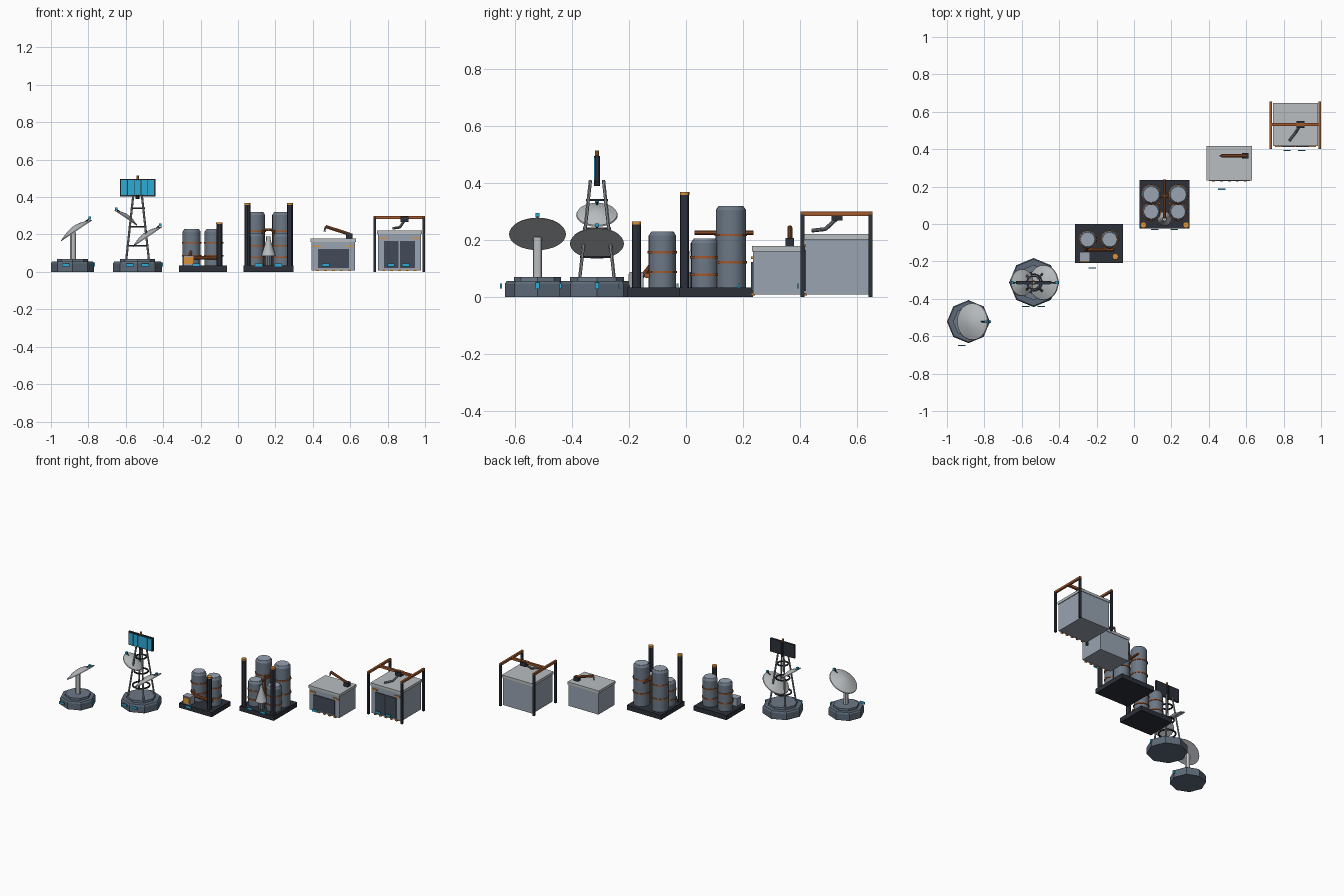
import bpy, bmesh, math
from mathutils import Matrix, Vector

if "Cube" in bpy.data.objects:
    bpy.data.objects.remove(bpy.data.objects["Cube"])

def mat(name, r, g, b):
    m = bpy.data.materials.new(name)
    m.diffuse_color = [(c / 255 / 12.92 if c < 10 else ((c / 255 + 0.055) / 1.055) ** 2.4) for c in (r, g, b)] + [1]
    m.use_nodes = True
    m.node_tree.nodes["Principled BSDF"].inputs["Base Color"].default_value = m.diffuse_color
    return m

BASE = mat("slate", 92, 106, 120)
TANK = mat("tank_grey", 108, 120, 134)
BODY = mat("body_grey", 152, 163, 177)
LIGHT = mat("light_grey", 186, 190, 192)
DARK = mat("dark_panel", 66, 74, 88)
BLACK = mat("near_black", 44, 48, 57)
RUST = mat("rust", 160, 88, 46)
ORANGE = mat("orange", 222, 146, 56)
CYAN = mat("cyan", 46, 172, 214)
STEEL = mat("steel", 140, 146, 152)

def finish(name, bm, m, smooth=False):
    bmesh.ops.recalc_face_normals(bm, faces=bm.faces)
    me = bpy.data.meshes.new(name)
    bm.to_mesh(me)
    bm.free()
    me.materials.append(m)
    ob = bpy.data.objects.new(name, me)
    bpy.context.collection.objects.link(ob)
    if smooth:
        bpy.ops.object.select_all(action='DESELECT')
        ob.select_set(True)
        bpy.context.view_layer.objects.active = ob
        bpy.ops.object.shade_smooth_by_angle(angle=math.radians(30))
    return ob

def box(name, m, x, y, z):
    """Box from (min, max) pairs."""
    bm = bmesh.new()
    bmesh.ops.create_cube(bm, size=1)
    for v in bm.verts:
        v.co = [a[0] + (a[1] - a[0]) * (c + 0.5) for a, c in zip((x, y, z), v.co)]
    return finish(name, bm, m)

def lathe(name, m, profile, mx, n=24, smooth=True):
    """Closed solid of revolution from (radius, height) points."""
    bm = bmesh.new()
    rings = [[bm.verts.new((r * math.cos(2 * math.pi * i / n), r * math.sin(2 * math.pi * i / n), z))
              for i in range(n)] for r, z in profile]
    for a, b in zip(rings, rings[1:]):
        for i in range(n):
            bm.faces.new((a[i], a[(i + 1) % n], b[(i + 1) % n], b[i]))
    bm.faces.new(rings[0])
    bm.faces.new(rings[-1])
    bm.transform(mx)
    return finish(name, bm, m, smooth)

def at(x, y, z=0):
    return Matrix.Translation((x, y, z))

def rod(name, m, p, q, r, r2=None, n=10):
    p, q = Vector(p), Vector(q)
    d = q - p
    mx = Matrix.Translation(p) @ d.to_track_quat('Z', 'Y').to_matrix().to_4x4()
    return lathe(name, m, [(r, 0), (r if r2 is None else r2, d.length)], mx, n)

def ring(name, m, x, y, z, r, t):
    """Hoop with a square section."""
    pts = [(r - t, -t), (r + t, -t), (r + t, t), (r - t, t), (r - t, -t)]
    bm = bmesh.new()
    n = 24
    rows = [[bm.verts.new((x + a * math.cos(2 * math.pi * i / n), y + a * math.sin(2 * math.pi * i / n), z + b))
             for i in range(n)] for a, b in pts[:4]]
    for k in range(4):
        a, b = rows[k], rows[(k + 1) % 4]
        for i in range(n):
            bm.faces.new((a[i], a[(i + 1) % n], b[(i + 1) % n], b[i]))
    return finish(name, bm, m)

def light(x, y, z=0.038):
    box("light_plate", CYAN, (x - .02, x + .02), (y - .003, y + .003), (z - .008, z + .008))

def octagon_base(x, y, r):
    lathe("octagon_base", BASE, [(r, 0), (r, .045), (r * .95, .055)], at(x, y), 8, False)
    lathe("octagon_step", TANK, [(r * .72, .055), (r * .72, .07)], at(x, y), 8, False)
    box("side_light", CYAN, (x + r - .002, x + r + .005), (y - .007, y + .007), (.028, .05))

def dish(x, y, z, r, s):
    """Dish tilted toward s * x, with its feed at the raised edge."""
    mx = at(x, y, z) @ Matrix.Rotation(s * math.radians(34), 4, 'Y')
    lathe("dish", LIGHT, [(r, 0), (r * .97, .005), (r * .75, r * .13), (r * .45, r * .24), (r * .12, r * .3)],
          mx, 32)
    tip = Vector((x - s * r * .7, y, z + r * .68))
    rod("feed_arm", BLACK, (x - s * r * .1, y, z + r * .18), tip, .004, n=6)
    box("feed_tip", CYAN, *[(c - .007, c + .007) for c in tip])

# Small dish station
octagon_base(-.885, -.522, .115)
rod("mast", LIGHT, (-.882, -.522, .07), (-.882, -.522, .21), .016, n=12)
dish(-.862, -.522, .22, .1, -1)
light(-.922, -.65)

# Relay tower
TX, TY = -.537, -.313
octagon_base(TX, TY, .131)
for sx in (-1, 1):
    for sy in (-1, 1):
        rod("tower_leg", STEEL, (TX + sx * .06, TY + sy * .06, .07), (TX + sx * .023, TY + sy * .023, .41), .006, n=6)
for z in (.14, .24, .34):
    ring("tower_hoop", BLACK, TX, TY, z, .062 - (z - .07) * .1, .004)
rod("tower_core", BLACK, (TX, TY, .39), (TX, TY, .495), .011)
rod("beacon", ORANGE, (TX, TY, .495), (TX, TY, .515), .007)
box("panel_back", BLACK, (TX - .095, TX + .095), (TY - .007, TY + .007), (.403, .497))
for i in range(5):
    x = TX - .0885 + i * .0362
    box("panel_cell", CYAN, (x, x + .0325), (TY - .011, TY - .006), (.41, .49))
dish(-.6, TY, .287, .073, 1)
dish(-.482, TY, .187, .095, -1)
light(-.578, -.441)
light(-.497, -.441)

def tank(x, y, r, h):
    lathe("tank", TANK, [(r, .03), (r, h - .015), (r * .85, h - .003)], at(x, y))
    lathe("tank_cap", BODY, [(r * .84, h - .004), (r * .8, h)], at(x, y))
    for k in (.38, .68):
        ring("tank_band", RUST, x, y, h * k, r, .004)

def stack(x, y, h):
    rod("stack", BLACK, (x, y, .03), (x, y, h - .01), .016, n=12)
    rod("stack_cap", ORANGE, (x, y, h - .01), (x, y, h), .0165, n=12)

# Small refinery
box("refinery_base", BLACK, (-.315, -.06), (-.208, 0), (0, .033))
for x in (-.248, -.13):
    tank(x, -.083, .048, .23)
stack(-.1, -.174, .265)
box("pump_box", BODY, (-.292, -.235), (-.198, -.15), (.033, .088))
box("pump_panel", ORANGE, (-.288, -.239), (-.203, -.197), (.042, .08))
rod("feed_pipe", RUST, (-.255, -.137, .075), (-.105, -.137, .075), .01)
rod("inlet_pipe", RUST, (-.26, -.155, .07), (-.25, -.12, .115), .008)
light(-.222, -.235)

# Large refinery
box("refinery_base_large", BLACK, (.03, .297), (-.025, .235), (0, .033))
for x in (.092, .236):
    tank(x, .066, .048, .205)
    tank(x, .158, .053, .32)
for x in (.05, .278):
    stack(x, -.005, .368)
lathe("cooling_cone", LIGHT, [(.038, .085), (.012, .17), (.012, .19)], at(.163, .028), 16)
rod("cone_foot", TANK, (.163, .028, .03), (.163, .028, .085), .02)
rod("cross_pipe", RUST, (.1, .15, .225), (.228, .15, .225), .008)
rod("long_pipe", RUST, (.163, .03, .225), (.163, .238, .225), .008)
for x in (.135, .191):
    rod("riser_pipe", RUST, (x, .11, .03), (x, .11, .225), .007)
for x in (.112, .215):
    light(x, -.03)

def workshop(x, y, h, doors):
    """Cabinet with a worktop, dark doors and orange markers on the front."""
    box("cabinet", BODY, (x[0] + .006, x[1] - .006), (y[0] + .004, y[1] - .004), (.008, h - .018))
    box("worktop", LIGHT, x, y, (h - .018, h))
    w = (x[1] - x[0] - .07) / doors
    for i in range(doors):
        a = x[0] + .035 + i * w
        box("door", DARK, (a + .004, a + w - .004), (y[0] - .003, y[0] + .006), (.02, h - .055))
    for i in range(5):
        a = x[0] + .03 + i * (x[1] - x[0] - .075) / 4
        box("foot_marker", ORANGE, (a, a + .015), (y[0] - .004, y[0] + .01), (.004, .014))
    for a in (x[0] + .012, x[1] - .052):
        box("corner_marker", ORANGE, (a, a + .04), (y[0] - .003, y[0] + .006), (h - .045, h - .036))

# Small workshop with boom
workshop((.388, .632), (.232, .418), .178, 1)
box("boom_mount", BLACK, (.578, .612), (.35, .38), (.178, .206))
rod("boom", RUST, (.6, .365, .2), (.468, .365, .243), .009)
rod("boom_tip", STEEL, (.468, .365, .243), (.462, .365, .215), .005)
light(.47, .186)

# Large workshop with gantry
workshop((.742, .984), (.416, .648), .22, 2)
for x in (.732, .993):
    for y in (.409, .648):
        box("gantry_post", BLACK, (x - .007, x + .007), (y - .007, y + .007), (0, .29))
    box("gantry_rail", RUST, (x - .007, x + .007), (.402, .655), (.285, .3))
box("gantry_beam", RUST, (.732, .993), (.523, .539), (.284, .3))
box("trolley", BLACK, (.868, .912), (.512, .55), (.268, .296))
arm = [(.89, .53, .275), (.865, .49, .238), (.83, .445, .233)]
for p, q in zip(arm, arm[1:]):
    rod("gantry_arm", STEEL, p, q, .007)
for x in (.818, .898):
    light(x, .393)
